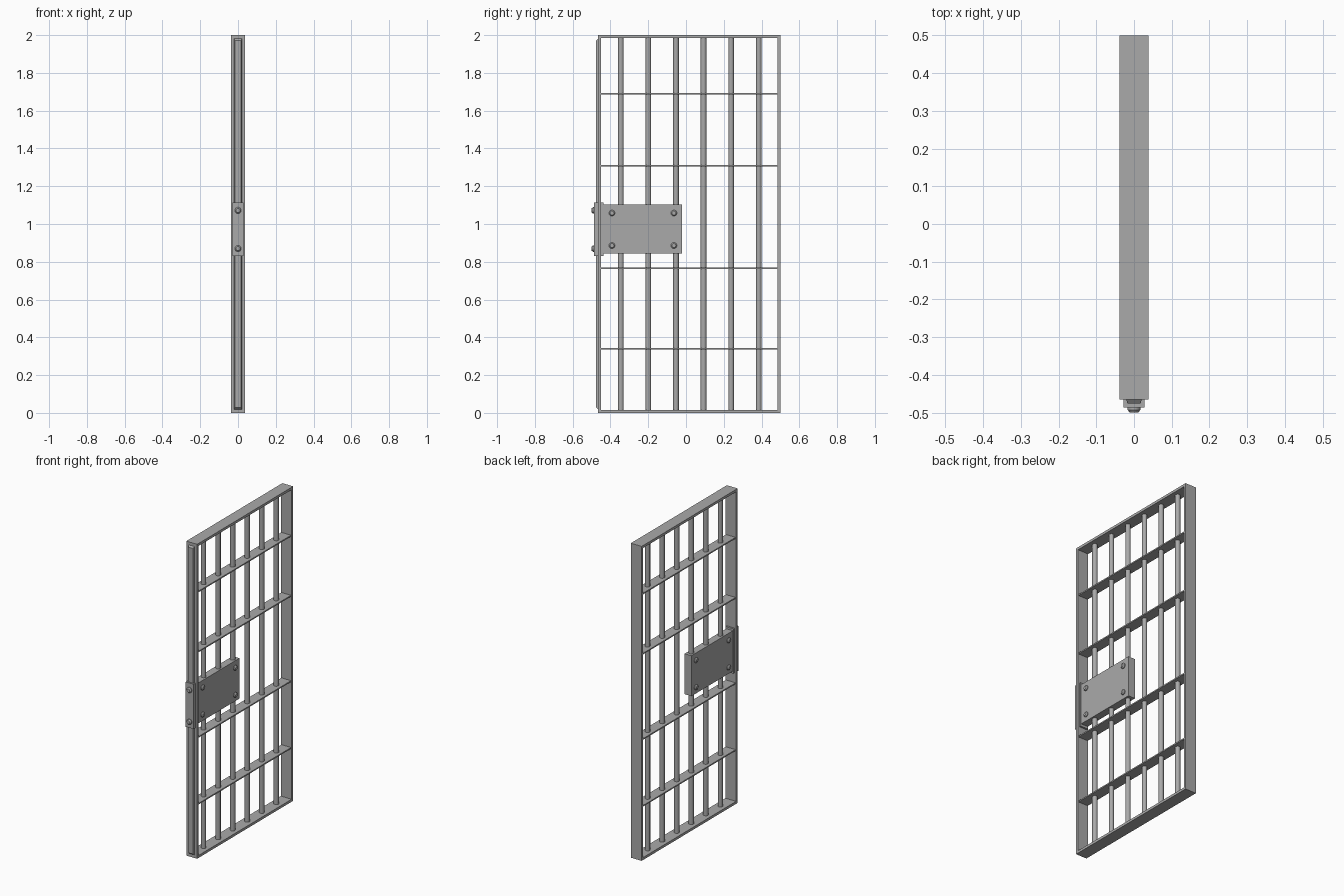
import bpy, bmesh, math
from mathutils import Matrix, Vector

if "Cube" in bpy.data.objects:
    bpy.data.objects.remove(bpy.data.objects["Cube"], do_unlink=True)

steel = bpy.data.materials.new("grey_steel")
steel.use_nodes = True
GREY = (0.4, 0.4, 0.4, 1)
steel.diffuse_color = GREY
steel.node_tree.nodes["Principled BSDF"].inputs["Base Color"].default_value = GREY


def finish(name, bm, smooth=False):
    bmesh.ops.recalc_face_normals(bm, faces=bm.faces[:])
    mesh = bpy.data.meshes.new(name)
    bm.to_mesh(mesh)
    bm.free()
    mesh.materials.append(steel)
    ob = bpy.data.objects.new(name, mesh)
    bpy.context.scene.collection.objects.link(ob)
    if smooth:
        bpy.ops.object.select_all(action="DESELECT")
        ob.select_set(True)
        bpy.context.view_layer.objects.active = ob
        bpy.ops.object.shade_smooth_by_angle(angle=math.radians(35))
    return ob


def box(name, half_x, y0, y1, z0, z1):
    bm = bmesh.new()
    size = Matrix.Diagonal((2 * half_x, y1 - y0, z1 - z0, 1))
    place = Matrix.Translation((0, (y0 + y1) / 2, (z0 + z1) / 2))
    bmesh.ops.create_cube(bm, size=1, matrix=place @ size)
    return finish(name, bm)


def rivet(name, base, direction, height, radius):
    """Domed head: a short collar and a narrower chamfered cap."""
    bm = bmesh.new()
    turn = Vector(direction).to_track_quat("Z", "Y").to_matrix().to_4x4()
    place = Matrix.Translation(base) @ turn
    rings = []
    for r, h in ((1, 0), (1, 0.45), (0.65, 1)):
        rings.append([bm.verts.new(place @ Vector((
            r * radius * math.cos(a * math.tau / 16),
            r * radius * math.sin(a * math.tau / 16), h * height)))
            for a in range(16)])
    for low, high in zip(rings, rings[1:]):
        for i in range(16):
            j = (i + 1) % 16
            bm.faces.new((low[i], low[j], high[j], high[i]))
    bm.faces.new(rings[0])
    bm.faces.new(rings[-1])
    finish(name, bm, True)


# Outer frame: a rectangular ring with depth across x
FRONT, BACK, DEPTH, WALL = -0.465, 0.5, 0.038, 0.016
bm = bmesh.new()
loops = []
for x in (-DEPTH, DEPTH):
    for inset in (0, WALL):
        y0, y1, z0, z1 = FRONT + inset, BACK - inset, inset, 2 - inset
        loops.append([bm.verts.new((x, y, z))
                      for y, z in ((y0, z0), (y1, z0), (y1, z1), (y0, z1))])
for a, b in ((0, 1), (2, 3), (0, 2), (1, 3)):
    for i in range(4):
        j = (i + 1) % 4
        bm.faces.new((loops[a][i], loops[a][j], loops[b][j], loops[b][i]))
finish("door_frame", bm)

# Bevelled strip along the closing edge
strip = box("edge_strip", 0.022, FRONT - 0.011, FRONT + 0.004, 0.016, 1.984)
for v in strip.data.vertices:
    if v.co.y < FRONT:
        v.co.x *= 0.78
        v.co.z += 0.012 if v.co.z < 1 else -0.012

# Upright round bars
for i in range(6):
    bm = bmesh.new()
    bmesh.ops.create_cone(bm, cap_ends=True, segments=16, radius1=0.015,
                          radius2=0.015, depth=2 - WALL,
                          matrix=Matrix.Translation((0, -0.345 + 0.146 * i, 1)))
    finish(f"upright_bar_{i + 1}", bm, True)

# Flat cross bars
for i, z in enumerate((0.34, 0.765, 1.308, 1.69)):
    box(f"cross_bar_{i + 1}", 0.034, FRONT + 0.01, BACK - 0.01,
        z - 0.004, z + 0.004)

# Lock case with rivets on both sides
CASE = 0.024
box("lock_case", CASE, FRONT + 0.01, -0.02, 0.845, 1.102)
for side, label in ((1, "left"), (-1, "right")):
    for y in (-0.392, -0.064):
        for z in (0.886, 1.058):
            rivet(f"case_rivet_{label}", (side * CASE, y, z),
                  (side, 0, 0), 0.011, 0.016)

# Strike plate on the closing edge with its two rivets
box("strike_plate", 0.028, -0.486, -0.437, 0.83, 1.115)
for z in (0.87, 1.072):
    rivet("strike_rivet", (0, -0.486, z), (0, -1, 0), 0.014, 0.017)
